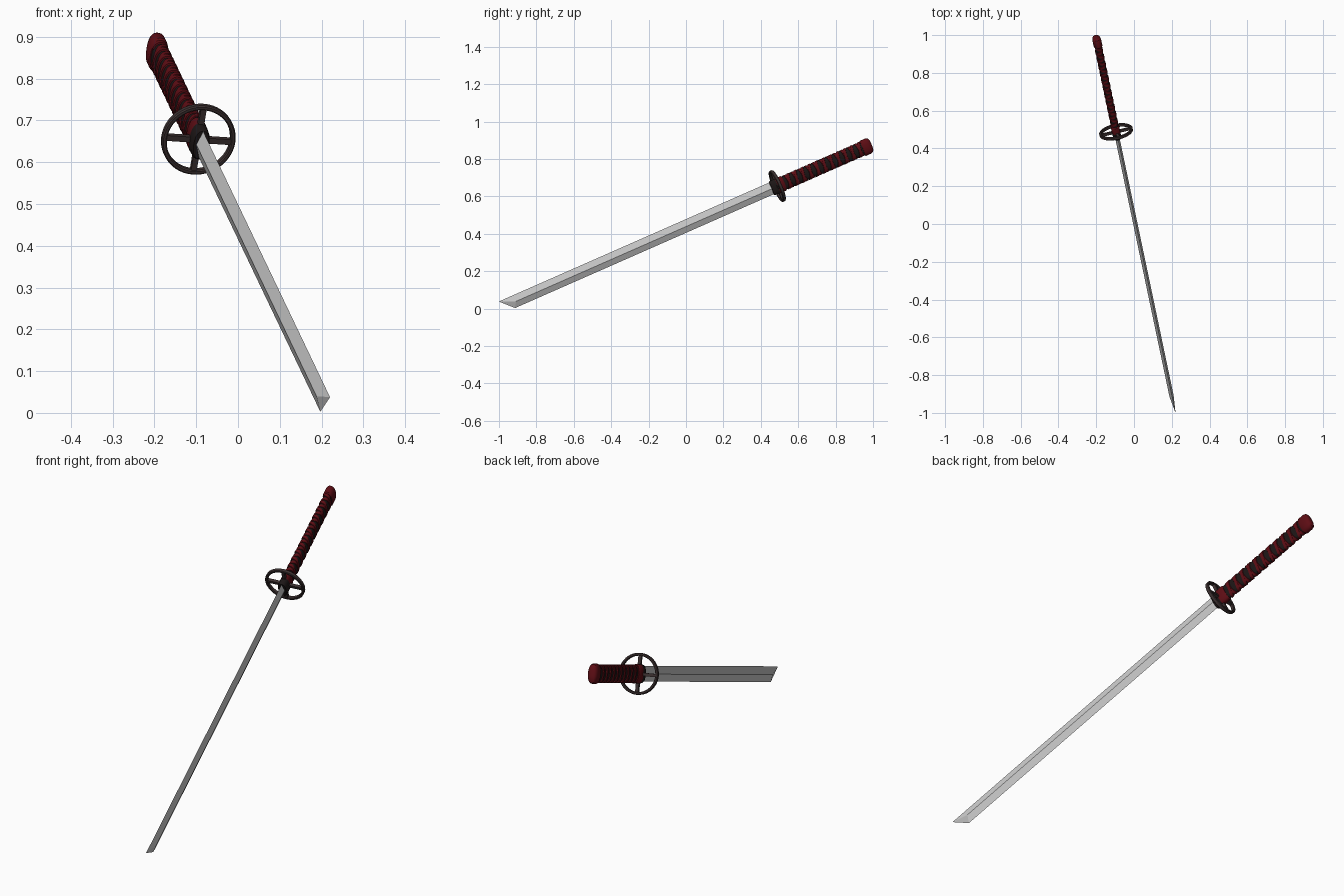
import bpy, bmesh, math
from mathutils import Matrix, Vector

if "Cube" in bpy.data.objects:
    bpy.data.objects.remove(bpy.data.objects["Cube"])

# Sword frame: local z runs from blade to pommel, y is blade height, x is thickness
d = Vector((-0.21, 1, 0.44)).normalized()
side = d.cross(Vector((0, 0, 1))).normalized()
up = side.cross(d)
y_ax = (up + 0.07 * side).normalized()
x_ax = y_ax.cross(d)
FRAME = Matrix((x_ax, y_ax, d)).transposed().to_4x4()
FRAME.translation = Vector((-0.095, 0.488, 0.655))


def material(name, rgb):
    m = bpy.data.materials.new(name)
    m.diffuse_color = (*rgb, 1)
    m.use_nodes = True
    m.node_tree.nodes["Principled BSDF"].inputs["Base Color"].default_value = m.diffuse_color
    return m


RED = material("dark_red", (0.11, 0.004, 0.007))
BLACK = material("black", (0.012, 0.008, 0.008))
IRON = material("dark_iron", (0.045, 0.03, 0.03))


def finish(name, bm, mat=None, smooth=True):
    bmesh.ops.recalc_face_normals(bm, faces=bm.faces)
    bm.transform(FRAME)
    me = bpy.data.meshes.new(name)
    bm.to_mesh(me)
    bm.free()
    ob = bpy.data.objects.new(name, me)
    bpy.context.collection.objects.link(ob)
    if mat:
        me.materials.append(mat)
    if smooth:
        bpy.ops.object.select_all(action='DESELECT')
        ob.select_set(True)
        bpy.context.view_layer.objects.active = ob
        bpy.ops.object.shade_smooth_by_angle(angle=math.radians(35))
    return ob


def loft(bm, rings, closed=False):
    rows = [[bm.verts.new(p) for p in r] for r in rings]
    n = len(rows[0])
    pairs = list(zip(rows, rows[1:])) + ([(rows[-1], rows[0])] if closed else [])
    for a, b in pairs:
        for i in range(n):
            j = (i + 1) % n
            bm.faces.new((a[i], a[j], b[j], b[i]))
    if not closed:
        bm.faces.new(rows[0])
        bm.faces.new(rows[-1])


def oval(t, rx, ry):
    # slightly squared ellipse point
    c, s = math.cos(t), math.sin(t)
    return rx * math.copysign(abs(c) ** 0.85, c), ry * math.copysign(abs(s) ** 0.85, s)


def oval_body(name, sections, mat, n=24):
    bm = bmesh.new()
    loft(bm, [[(*oval(2 * math.pi * i / n, rx, ry), z) for i in range(n)]
              for z, rx, ry in sections])
    return finish(name, bm, mat)


# Blade: diamond section with a slanted point
bm = bmesh.new()
T = 0.0115
base = [bm.verts.new(p) for p in ((0, 0.035, 0), (T, 0, 0), (0, -0.033, 0), (-T, 0, 0))]
end = [bm.verts.new(p) for p in ((0, 0.035, -1.642), (T, 0, -1.557),
                                 (0, -0.033, -1.573), (-T, 0, -1.557))]
for i in range(4):
    j = (i + 1) % 4
    bm.faces.new((base[i], base[j], end[j], end[i]))
bm.faces.new(base)
bm.faces.new((end[0], end[1], end[2]))
bm.faces.new((end[0], end[2], end[3]))
finish("blade", bm, None, False)

# Collars on both sides of the guard
oval_body("blade_collar", [(-0.035, 0.018, 0.036), (-0.03, 0.021, 0.040),
                           (0.0, 0.022, 0.042)], BLACK)
oval_body("handle_collar", [(0.0, 0.022, 0.042), (0.035, 0.022, 0.042),
                            (0.04, 0.019, 0.038)], RED)

# Guard: ring and four spokes
bm = bmesh.new()
N = 48
rings = []
for k in range(N):
    a = 2 * math.pi * k / N
    rings.append([(r * math.cos(a), r * math.sin(a), z) for r, z in
                  ((0.078, -0.006), (0.081, -0.009), (0.087, -0.009), (0.09, -0.006),
                   (0.09, 0.006), (0.087, 0.009), (0.081, 0.009), (0.078, 0.006))])
loft(bm, rings, True)
finish("guard_ring", bm, IRON)
bm = bmesh.new()
for k in range(4):
    m = (Matrix.Rotation(k * math.pi / 2, 4, 'Z') @ Matrix.Translation((0.045, 0, 0))
         @ Matrix.Diagonal((0.075, 0.014, 0.014, 1)))
    bmesh.ops.create_cube(bm, size=1, matrix=m)
finish("guard_spokes", bm, IRON, False)

# Handle core
oval_body("handle_core", [(0.02, 0.0175, 0.037), (0.53, 0.0175, 0.037)], BLACK)


# Handle wrap: two crossing helical bands
def wrap(name, direction, lift):
    bm = bmesh.new()
    z0, z1, pitch, half, per = 0.046, 0.505, 0.042, 0.0085, 28
    steps = int((z1 - z0) / pitch * per)
    rings = []
    for k in range(steps + 1):
        t = direction * 2 * math.pi * k / per
        z = z0 + pitch * k / per
        r = []
        for off, dz in ((-0.002, -half), (0.0025 + lift, -half * 0.8),
                        (0.0025 + lift, half * 0.8), (-0.002, half)):
            r.append((*oval(t, 0.0175 + off, 0.037 + off), z + dz))
        rings.append(r)
    loft(bm, rings)
    finish(name, bm, RED)


wrap("handle_wrap_a", 1, 0.0)
wrap("handle_wrap_b", -1, 0.001)

# Pommel cap
oval_body("pommel_cap", [(0.505, 0.020, 0.040), (0.51, 0.023, 0.044), (0.54, 0.023, 0.044),
                         (0.552, 0.020, 0.040), (0.558, 0.014, 0.030),
                         (0.560, 0.006, 0.014)], RED)
